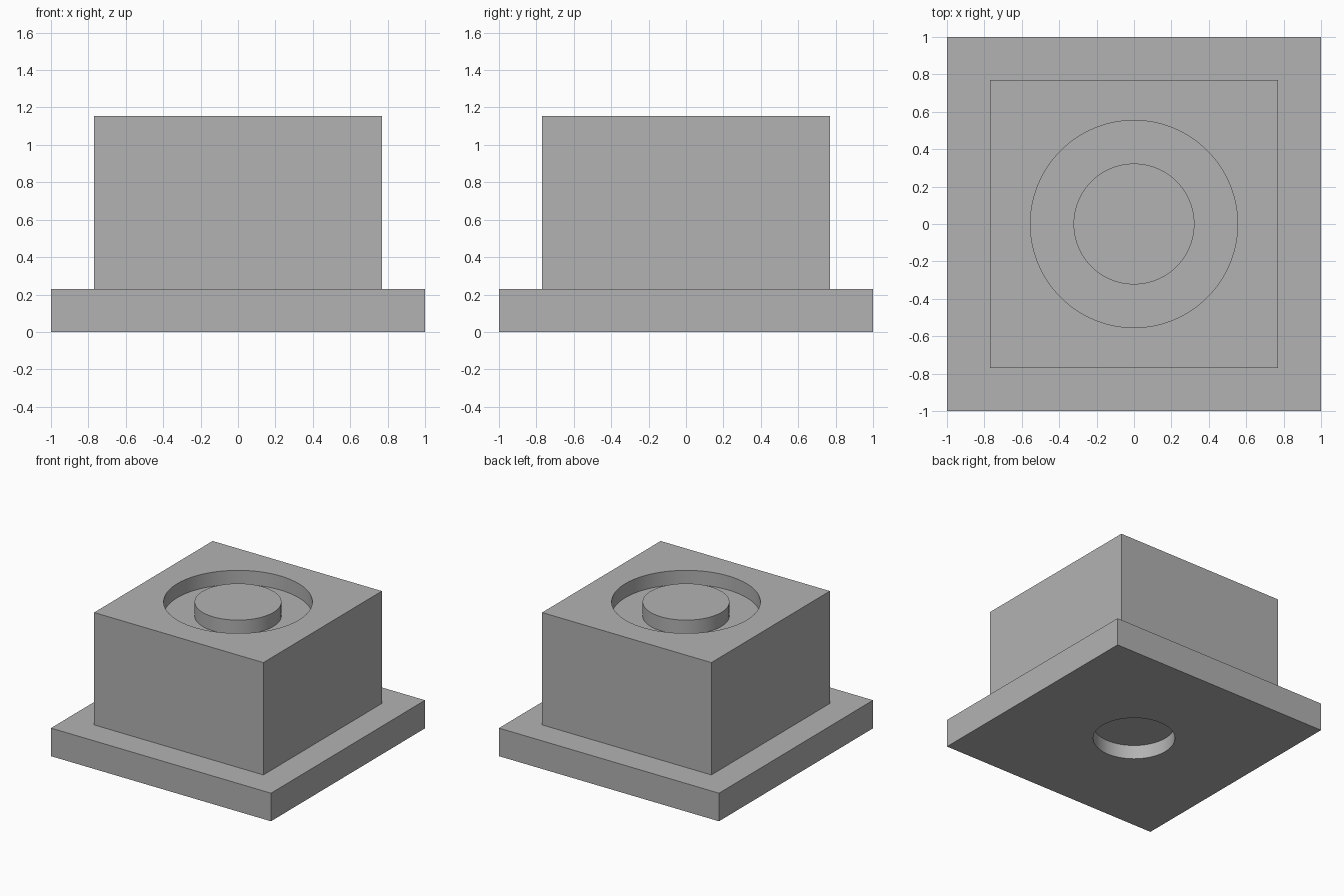
import bpy
import math

if "Cube" in bpy.data.objects:
    bpy.data.objects.remove(bpy.data.objects["Cube"], do_unlink=True)

U = 1 / 13            # design unit: the base is 26 units wide
SIDES = 96

grey = bpy.data.materials.new("plain_grey")
grey.use_nodes = True
colour = (0.448, 0.448, 0.448, 1)
grey.diffuse_color = colour
grey.node_tree.nodes["Principled BSDF"].inputs["Base Color"].default_value = colour


def finish(obj, name):
    obj.name = name
    obj.data.materials.clear()
    obj.data.materials.append(grey)
    return obj


def box(name, width, z0, z1):
    """Square block between two heights, in design units."""
    bpy.ops.mesh.primitive_cube_add(size=1, location=(0, 0, (z0 + z1) / 2 * U))
    obj = bpy.context.object
    obj.scale = (width * U, width * U, (z1 - z0) * U)
    bpy.ops.object.transform_apply(location=True, rotation=False, scale=True)
    return finish(obj, name)


def cylinder(name, radius, z0, z1):
    """Upright round part between two heights, in design units."""
    bpy.ops.mesh.primitive_cylinder_add(
        vertices=SIDES, radius=radius * U, depth=(z1 - z0) * U,
        location=(0, 0, (z0 + z1) / 2 * U))
    return finish(bpy.context.object, name)


def smooth(obj):
    bpy.ops.object.select_all(action="DESELECT")
    obj.select_set(True)
    bpy.context.view_layer.objects.active = obj
    bpy.ops.object.shade_smooth_by_angle(angle=math.radians(30))


def cut(obj, cutter):
    """Subtract the cutter, bake the result and discard the cutter."""
    mod = obj.modifiers.new("recess", "BOOLEAN")
    mod.operation = "DIFFERENCE"
    mod.solver = "EXACT"
    mod.object = cutter
    bpy.ops.object.select_all(action="DESELECT")
    obj.select_set(True)
    bpy.context.view_layer.objects.active = obj
    bpy.ops.object.modifier_apply(modifier=mod.name)
    bpy.data.objects.remove(cutter, do_unlink=True)
    smooth(obj)


# Base plate with a shallow round socket underneath
base = box("base_plate", 26, 0, 3)
cut(base, cylinder("socket_cutter", 4, -1, 1.5))

# Main block with a round recess in its top
block = box("main_block", 20, 3, 15)
cut(block, cylinder("recess_cutter", 7.2, 13.5, 16))

# Round post standing in the recess, level with the block top
smooth(cylinder("center_post", 4.2, 13.4, 15))
